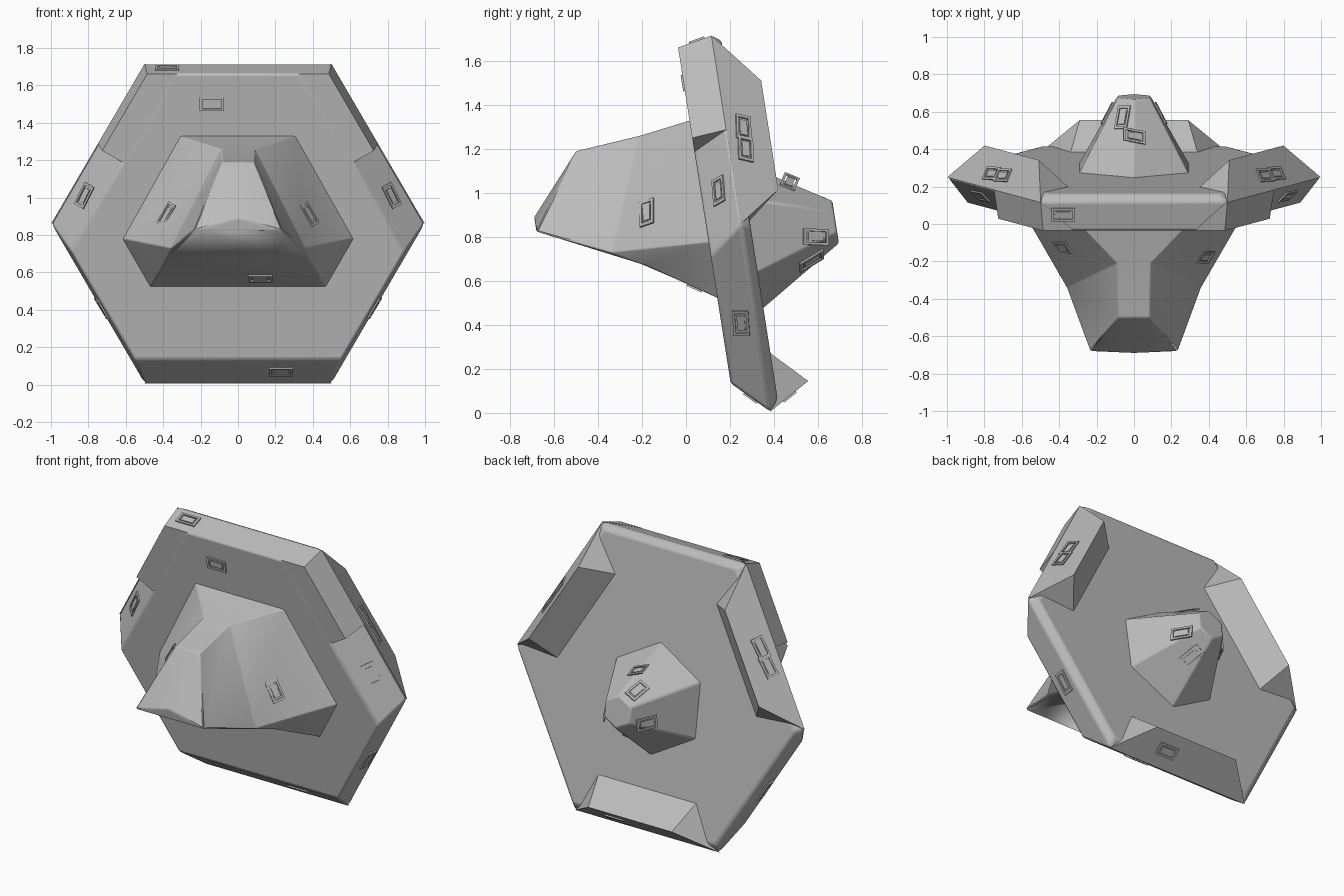
import bpy, bmesh, math
from mathutils import Vector, Matrix
from mathutils.bvhtree import BVHTree

cube = bpy.data.objects.get("Cube")
if cube:
    bpy.data.objects.remove(cube)

grey = bpy.data.materials.new("hull grey")
grey.use_nodes = True
grey.diffuse_color = (0.5, 0.5, 0.5, 1)
grey.node_tree.nodes["Principled BSDF"].inputs["Base Color"].default_value = (0.5, 0.5, 0.5, 1)

TILT = math.radians(8.9)
APOTHEM = 0.865
FRONT, RIM, BACK = -0.1, 0.058, 0.1
trees = []


def tilted(x, u, b):
    """Plate coordinates (across, up, depth) to world."""
    c, s = math.cos(TILT), math.sin(TILT)
    return Vector((x, 0.192 + b * c - u * s, 0.852 + b * s + u * c))


def finish(name, bm, bevel=0.0):
    bmesh.ops.recalc_face_normals(bm, faces=bm.faces)
    mesh = bpy.data.meshes.new(name)
    bm.to_mesh(mesh)
    bm.free()
    mesh.materials.append(grey)
    ob = bpy.data.objects.new(name, mesh)
    bpy.context.collection.objects.link(ob)
    if bevel:
        mod = ob.modifiers.new("soft edges", "BEVEL")
        mod.width, mod.segments, mod.limit_method = bevel, 2, "ANGLE"
        mod.angle_limit = math.radians(15)
        bpy.context.view_layer.objects.active = ob
        ob.select_set(True)
        bpy.ops.object.shade_smooth_by_angle(angle=math.radians(30))
        ob.select_set(False)
    return ob


def loft(name, rings, bevel, tip=None):
    """Skin rings of equal length, capping both ends."""
    bm = bmesh.new()
    rows = [[bm.verts.new(p) for p in r] for r in rings]
    n = len(rows[0])
    for a, b in zip(rows, rows[1:]):
        for i in range(n):
            j = (i + 1) % n
            bm.faces.new((a[i], a[j], b[j], b[i]))
    bm.faces.new(rows[0])
    if tip:
        t = bm.verts.new(tip)
        for i in range(n):
            bm.faces.new((rows[-1][i], rows[-1][(i + 1) % n], t))
    else:
        bm.faces.new(rows[-1])
    bmesh.ops.remove_doubles(bm, verts=bm.verts, dist=0.0005)
    trees.append(BVHTree.FromBMesh(bm))
    return finish(name, bm, bevel)


def hull(name, points):
    bm = bmesh.new()
    for p in points:
        bm.verts.new(p)
    bmesh.ops.convex_hull(bm, input=bm.verts)
    bmesh.ops.dissolve_limit(bm, angle_limit=0.02, verts=bm.verts, edges=bm.edges)
    trees.append(BVHTree.FromBMesh(bm))
    return finish(name, bm)


def hex_ring(depth, plain, finned):
    """Hexagon whose alternate sides are drawn in by different amounts."""
    ring = []
    for k in range(6):
        a = math.radians(90 - 60 * k)
        d1, d2 = APOTHEM - plain, APOTHEM - finned
        if k % 2:
            d1, d2 = d2, d1
        t = (d2 - d1 / 2) / math.sin(math.pi / 3)
        ring.append(tilted(d1 * math.cos(a) + t * math.sin(a),
                           d1 * math.sin(a) - t * math.cos(a), depth))
    return ring


# Main hexagonal plate
loft("main_plate", [hex_ring(FRONT, 0.03, 0.155), hex_ring(RIM, 0, 0),
                    hex_ring(BACK, 0.03, 0.05)], 0.012)

# Wedge fins on three alternate rear edges
for name, deg in (("left_fin", 30), ("bottom_fin", -90), ("right_fin", 150)):
    a = math.radians(deg)
    pts = []
    for d, s, b in ((APOTHEM, 0.5, RIM), (0.755, 0.29, 0.25), (0.6, 0.34, 0.097)):
        for q in (-s, s):
            pts.append(tilted(d * math.cos(a) - q * math.sin(a),
                              d * math.sin(a) + q * math.cos(a), b))
    hull(name, pts)

# Shoulders that square off the upper half of the slanted front edges
for name, side in (("left_shoulder", 1), ("right_shoulder", -1)):
    n = Vector((math.cos(math.pi / 6), 0.5))
    t = Vector((-n.y, n.x))
    pts = []
    for d, top, b in ((APOTHEM, APOTHEM, RIM), (0.838, 0.835, FRONT), (0.7, 0.835, FRONT)):
        for q in (0, (top - d * n.y) / t.y):
            p = n * d + t * q
            pts.append(tilted(side * p.x, p.y, b))
    hull(name, pts)


# Faceted nose
def mirror_ring(points):
    right = [Vector(p) for p in points]
    return right + [Vector((-p.x, p.y, p.z)) for p in reversed(right)]


loft("nose", [
    mirror_ring([(0.31, 0.02, 1.33), (0.62, 0.11, 0.78), (0.47, 0.15, 0.52)]),
    mirror_ring([(0.09, -0.21, 1.26), (0.36, -0.34, 0.73), (0.38, -0.18, 0.67)]),
    mirror_ring([(0.085, -0.5, 1.19), (0.235, -0.68, 0.825), (0.235, -0.68, 0.825)]),
], 0.006, tip=(0, -0.69, 0.89))


# Six-sided rear cone
def cone_ring(radius, depth):
    return [tilted(radius * math.sin(k * math.pi / 3),
                   radius * math.cos(k * math.pi / 3) - 0.06, depth) for k in range(6)]


loft("rear_cone", [cone_ring(0.35, 0.08), cone_ring(0.1, 0.485)], 0.01)

# Small rectangular hatches laid on the surfaces
X, Y, Z = Vector((1, 0, 0)), Vector((0, 1, 0)), Vector((0, 0, 1))
hatches = [
    ((-0.14, 0, 1.5), Y, X), ((0.12, 0, 0.57), Y, X), ((0.23, 0, 0.07), Y, X),
    ((-0.38, 0.05, 0), -Z, X), ((-0.06, 0.57, 0), -Z, Y),
    ((0, 0.47, 0), -Z, X), ((0.15, 0.47, 0), Z, X), ((0.05, 0.57, 0), Z, Y),
]
for side in (1, -1):
    slant = Vector((side * 0.5, 0, -0.866))
    hatches += [((side * 0.82, 0, 1.01), Y, slant), ((side * 0.38, 0, 0.91), Y, slant),
                ((0, 0.27, 1.2), -side * X, slant), ((0, 0.59, 0.8), -side * X, Y),
                ((0, 0.25, 0.41), -side * X, Z), ((side * 0.7, 0.26, 0), -Z, slant)]

bm = bmesh.new()
for point, ray, along in hatches:
    hits = [t.ray_cast(Vector(point) - ray * 4, ray) for t in trees]
    hits = [h for h in hits if h[0] is not None]
    if not hits:
        continue
    loc, nor = min(hits, key=lambda h: h[3])[:2]
    if nor.dot(ray) > 0:
        nor = -nor
    u = (along - nor * along.dot(nor)).normalized()
    v = nor.cross(u)
    frame = Matrix((u, v, nor)).transposed().to_4x4()
    # Raised border of four bars round a low centre plate
    for cx, cy, w, h, d in ((0, 0.031, 0.13, 0.012, 0.008), (0, -0.031, 0.13, 0.012, 0.008),
                            (0.058, 0, 0.014, 0.05, 0.008), (-0.058, 0, 0.014, 0.05, 0.008),
                            (0, 0, 0.08, 0.036, 0.006)):
        place = Matrix.Translation(loc) @ frame @ Matrix.Translation((cx, cy, d / 2))
        bmesh.ops.create_cube(bm, size=1, matrix=place @ Matrix.Diagonal((w, h, d, 1)))
finish("hatches", bm)
